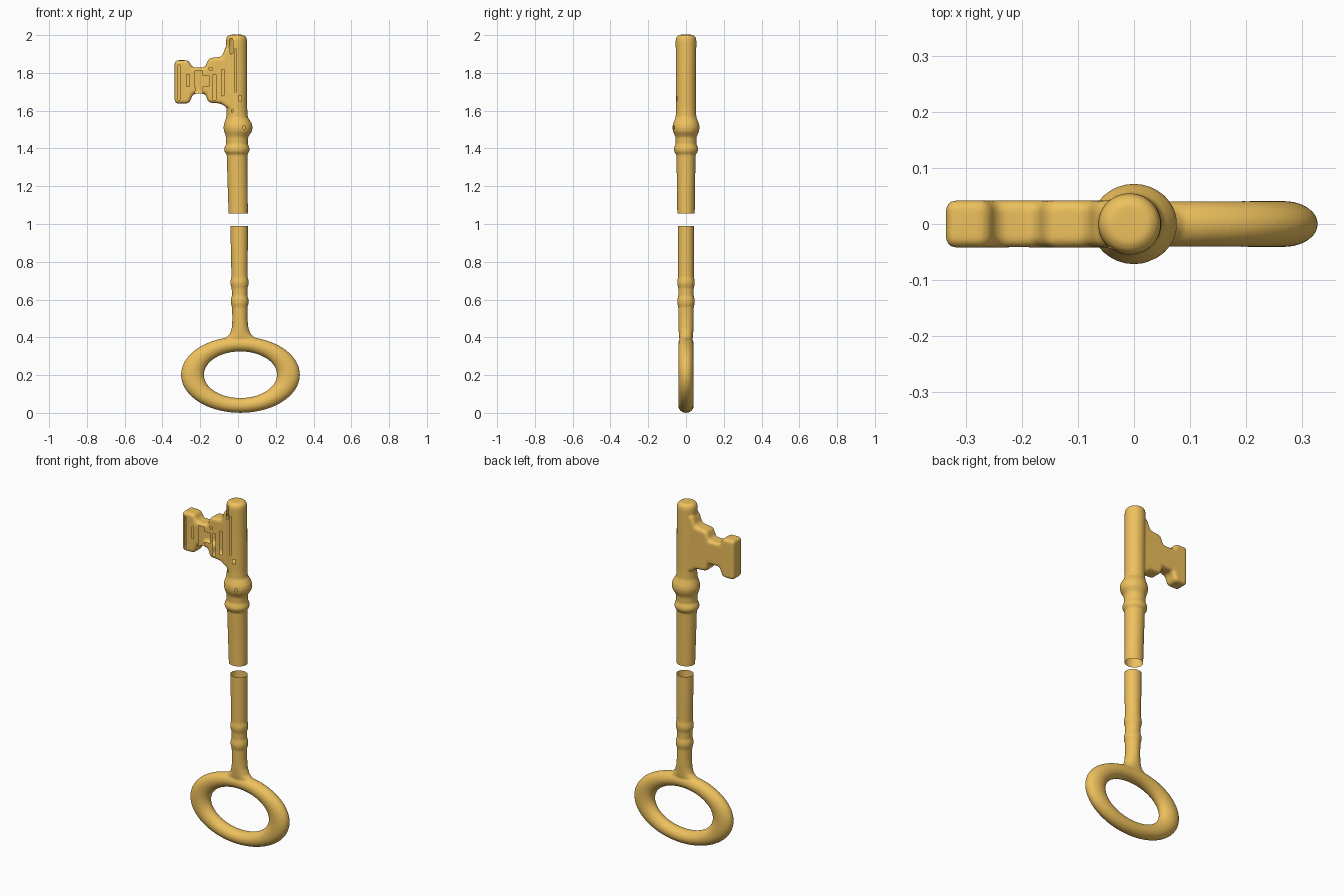
import bpy, bmesh
from math import sin, cos, pi

if "Cube" in bpy.data.objects:
    bpy.data.objects.remove(bpy.data.objects["Cube"])

brass = bpy.data.materials.new("brass")
brass.diffuse_color = (0.85, 0.53, 0.11, 1)
brass.use_nodes = True
brass.node_tree.nodes["Principled BSDF"].inputs["Base Color"].default_value = brass.diffuse_color


def loft(bm, rows, close_ends=True):
    """Skin a list of closed loops of points."""
    loops = [[bm.verts.new(p) for p in row] for row in rows]
    n = len(loops[0])
    pairs = list(zip(loops, loops[1:])) + ([] if close_ends else [(loops[-1], loops[0])])
    for a, b in pairs:
        for i in range(n):
            j = (i + 1) % n
            bm.faces.new((a[i], a[j], b[j], b[i]))
    if close_ends:
        bm.faces.new(loops[0][::-1])
        bm.faces.new(loops[-1])


def stem(bm, profile, n=48):
    """Turned stem from (z, centre x, x radius, y radius)."""
    loft(bm, [[(cx + rx * cos(2 * pi * i / n), ry * sin(2 * pi * i / n), z) for i in range(n)]
              for z, cx, rx, ry in profile])


def finish(name, bm, cut_z, keep_above, slits=()):
    """Fuse the solids, soften the joins, then open the broken end and slits."""
    bmesh.ops.recalc_face_normals(bm, faces=bm.faces)
    me = bpy.data.meshes.new(name + "_base")
    bm.to_mesh(me)
    bm.free()
    ob = bpy.data.objects.new(name, me)
    bpy.context.collection.objects.link(ob)
    r = ob.modifiers.new("fuse", 'REMESH')
    r.mode = 'VOXEL'
    r.voxel_size = 0.005
    s = ob.modifiers.new("soften", 'SMOOTH')
    s.factor = 0.5
    s.iterations = 6
    dg = bpy.context.evaluated_depsgraph_get()
    out = bpy.data.meshes.new_from_object(ob.evaluated_get(dg))
    ob.modifiers.clear()
    b = bmesh.new()
    b.from_mesh(out)
    bmesh.ops.bisect_plane(b, geom=b.verts[:] + b.edges[:] + b.faces[:],
                           plane_co=(0, 0, cut_z), plane_no=(0, 0, 1),
                           clear_inner=keep_above, clear_outer=not keep_above)
    holes = []
    for f in b.faces:
        c = f.calc_center_median()
        if c.y < -0.02 and any(x0 < c.x < x1 and z0 < c.z < z1 for x0, x1, z0, z1 in slits):
            holes.append(f)
    bmesh.ops.delete(b, geom=holes, context='FACES')
    for f in b.faces:
        f.smooth = True
    b.to_mesh(out)
    b.free()
    out.materials.clear()
    out.materials.append(brass)
    ob.data = out


# Bow ring: oval loop, wider at the sides than at top and bottom
bm = bmesh.new()
rows = []
for i in range(96):
    a = 2 * pi * i / 96
    row = []
    for j in range(24):
        t = 2 * pi * j / 24
        rx, rz = 0.254 + 0.061 * cos(t), 0.1625 + 0.0395 * cos(t)
        row.append((0.013 + rx * cos(a), 0.041 * sin(t), 0.202 + rz * sin(a)))
    rows.append(row)
loft(bm, rows, close_ends=False)

# Lower shank, flaring into the bow
stem(bm, [(0.36, .012, .13, .030), (0.385, .012, .10, .033), (0.40, .012, .075, .036),
          (0.417, .012, .055, .038), (0.45, .011, .044, .040), (0.50, .010, .040, .041),
          (0.56, .009, .041, .041), (0.575, .009, .046, .045), (0.59, .009, .048, .047),
          (0.605, .009, .046, .045), (0.62, .009, .041, .041), (0.66, .008, .042, .041),
          (0.675, .008, .047, .045), (0.69, .008, .049, .047), (0.705, .008, .047, .045),
          (0.72, .008, .043, .042), (0.86, .007, .045, .043), (1.03, .006, .048, .044)])
finish("bow_and_lower_shank", bm, 0.99, False)

# Upper shank with two collars and a rounded tip
bm = bmesh.new()
prof = [(1.02, .002, .051, .046), (1.2, -.002, .053, .048), (1.368, -.005, .055, .051),
        (1.38, -.006, .064, .061), (1.395, -.006, .068, .065), (1.41, -.006, .064, .061),
        (1.422, -.005, .058, .055), (1.46, -.005, .059, .056), (1.475, -.002, .066, .062),
        (1.49, 0, .074, .069), (1.51, 0, .077, .072), (1.53, 0, .074, .069),
        (1.55, -.002, .065, .061), (1.565, -.005, .057, .055), (1.61, -.006, .055, .053),
        (1.8, -.007, .056, .053), (1.97, -.008, .056, .055), (1.987, -.008, .053, .052),
        (1.996, -.008, .046, .045), (2.002, -.008, .035, .034)]
stem(bm, prof)

# Bit: stepped flag with bevelled rim
outline = [(0, 1.60), (-.06, 1.615), (-.088, 1.638), (-.158, 1.643), (-.172, 1.69),
           (-.238, 1.69), (-.258, 1.638), (-.335, 1.638), (-.335, 1.867), (-.262, 1.867),
           (-.242, 1.828), (-.175, 1.828), (-.155, 1.878), (-.085, 1.885), (-.065, 1.94),
           (0, 1.96)]
part = bmesh.new()
loft(part, [[(x, y, z) for x, z in outline] for y in (-.042, .042)])
bmesh.ops.recalc_face_normals(part, faces=part.faces)
bmesh.ops.bevel(part, geom=part.edges[:], offset=0.017, segments=4, profile=0.5,
                affect='EDGES', clamp_overlap=True)
tmp = bpy.data.meshes.new("bit_base")
part.to_mesh(tmp)
part.free()
bm.from_mesh(tmp)
bpy.data.meshes.remove(tmp)

# Narrow open slits on the front of the bit and tip
slits = [(-.316, -.306, 1.66, 1.84), (-.27, -.258, 1.73, 1.79), (-.225, -.188, 1.69, 1.81),
         (-.188, -.155, 1.73, 1.785), (-.131, -.119, 1.66, 1.79), (-.085, -.071, 1.68, 1.82),
         (-.017, -.006, 1.70, 1.93), (-.045, -.028, 1.90, 1.98), (.004, .018, 1.65, 1.68),
         (-.036, -.026, 1.59, 1.605), (.026, .038, 1.50, 1.52), (-.15, -.138, 1.81, 1.83)]
finish("bit_and_upper_shank", bm, 1.055, True, slits)
